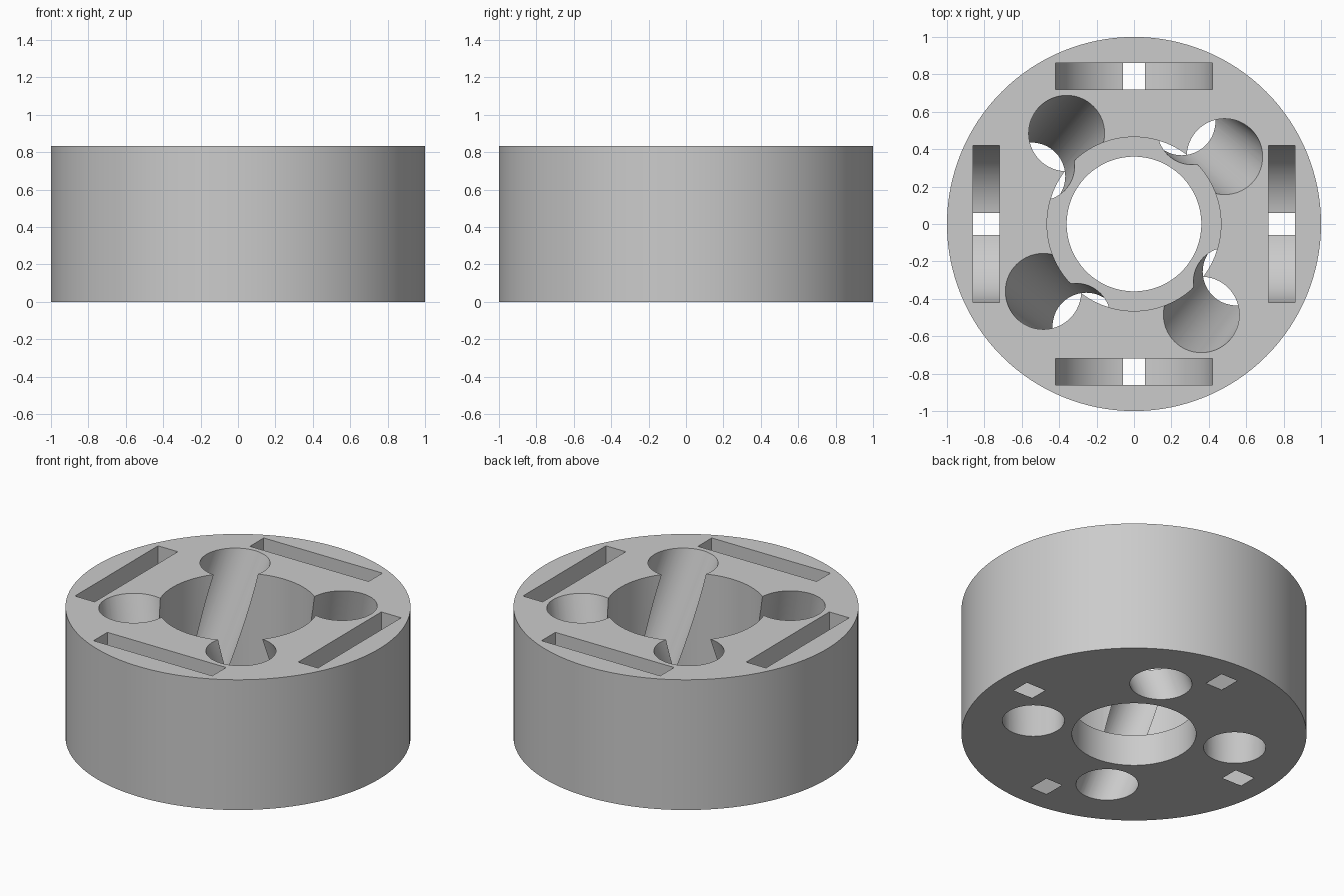
import bpy, bmesh
from math import sin, cos, pi, radians, sqrt
from mathutils import Matrix, Vector

cube = bpy.data.objects.get("Cube")
if cube:
    bpy.data.objects.remove(cube, do_unlink=True)

HEIGHT = 0.833
grey = bpy.data.materials.new("plain grey")
grey.use_nodes = True
COLOUR = (0.6, 0.6, 0.6, 1)
grey.diffuse_color = COLOUR
grey.node_tree.nodes["Principled BSDF"].inputs["Base Color"].default_value = COLOUR


def make_object(name, bm):
    bmesh.ops.recalc_face_normals(bm, faces=bm.faces)
    mesh = bpy.data.meshes.new(name)
    bm.to_mesh(mesh)
    bm.free()
    mesh.materials.append(grey)
    obj = bpy.data.objects.new(name, mesh)
    bpy.context.collection.objects.link(obj)
    return obj


def loft(name, start, end, turn):
    """Closed solid between two matching outlines, turned about z."""
    bm = bmesh.new()
    a = [bm.verts.new(p) for p in start]
    b = [bm.verts.new(p) for p in end]
    bm.faces.new(a)
    bm.faces.new(b)
    for i in range(len(a)):
        j = (i + 1) % len(a)
        bm.faces.new((a[i], a[j], b[j], b[i]))
    bm.transform(Matrix.Rotation(turn, 4, "Z"))
    obj = make_object(name, bm)
    obj.hide_render = True
    return obj


def circle(centre, radius, sides=64):
    return [centre + Vector((radius * cos(2 * pi * i / sides),
                             radius * sin(2 * pi * i / sides), 0))
            for i in range(sides)]


# Round body with a stepped centre bore, turned from its section
section = [(0.36, 0), (1, 0), (1, HEIGHT), (0.465, HEIGHT), (0.465, 0.2), (0.36, 0.2)]
bm = bmesh.new()
SIDES = 128
rings = [[bm.verts.new((r * cos(2 * pi * i / SIDES), r * sin(2 * pi * i / SIDES), z))
          for r, z in section] for i in range(SIDES)]
for i in range(SIDES):
    here, there = rings[i], rings[(i + 1) % SIDES]
    for k in range(len(section)):
        m = (k + 1) % len(section)
        bm.faces.new((here[k], there[k], there[m], here[m]))
body = make_object("slotted_round_body", bm)

# Slanted, tapered hole: top and bottom centres on one pitch circle
PITCH, TOP_ANGLE, BOTTOM_ANGLE = 0.604, radians(36.6), radians(65)
top = Vector((PITCH * cos(TOP_ANGLE), PITCH * sin(TOP_ANGLE), HEIGHT))
bottom = Vector((PITCH * cos(BOTTOM_ANGLE), PITCH * sin(BOTTOM_ANGLE), 0))
R_TOP, R_BOTTOM, EXTRA = 0.203, 0.18, 0.05
over = (top - bottom) * EXTRA
grow = (R_TOP - R_BOTTOM) * EXTRA
hole_low = circle(bottom - over, R_BOTTOM - grow)
hole_high = circle(top + over, R_TOP + grow)

# Round-bottomed slot that just breaks through the underside
R_SLOT = 0.42
axis_z = sqrt(R_SLOT ** 2 - 0.06 ** 2)
outline = [(R_SLOT * cos(pi + pi * i / 48), axis_z + R_SLOT * sin(pi + pi * i / 48))
           for i in range(49)]
outline += [(R_SLOT, HEIGHT + 0.1), (-R_SLOT, HEIGHT + 0.1)]
slot_in = [(x, 0.72, z) for x, z in outline]
slot_out = [(x, 0.86, z) for x, z in outline]

# Cut four of each around the body
cutters = []
for quarter in range(4):
    turn = quarter * pi / 2
    cutters.append(loft("slanted_hole_cutter", hole_low, hole_high, turn))
    cutters.append(loft("slot_cutter", slot_in, slot_out, turn))

bpy.ops.object.select_all(action="DESELECT")
body.select_set(True)
bpy.context.view_layer.objects.active = body
for cutter in cutters:
    cut = body.modifiers.new("cut", "BOOLEAN")
    cut.operation = "DIFFERENCE"
    cut.solver = "EXACT"
    cut.object = cutter
    bpy.ops.object.modifier_apply(modifier=cut.name)
    bpy.data.objects.remove(cutter, do_unlink=True)

bpy.ops.object.shade_smooth_by_angle(angle=radians(30))
